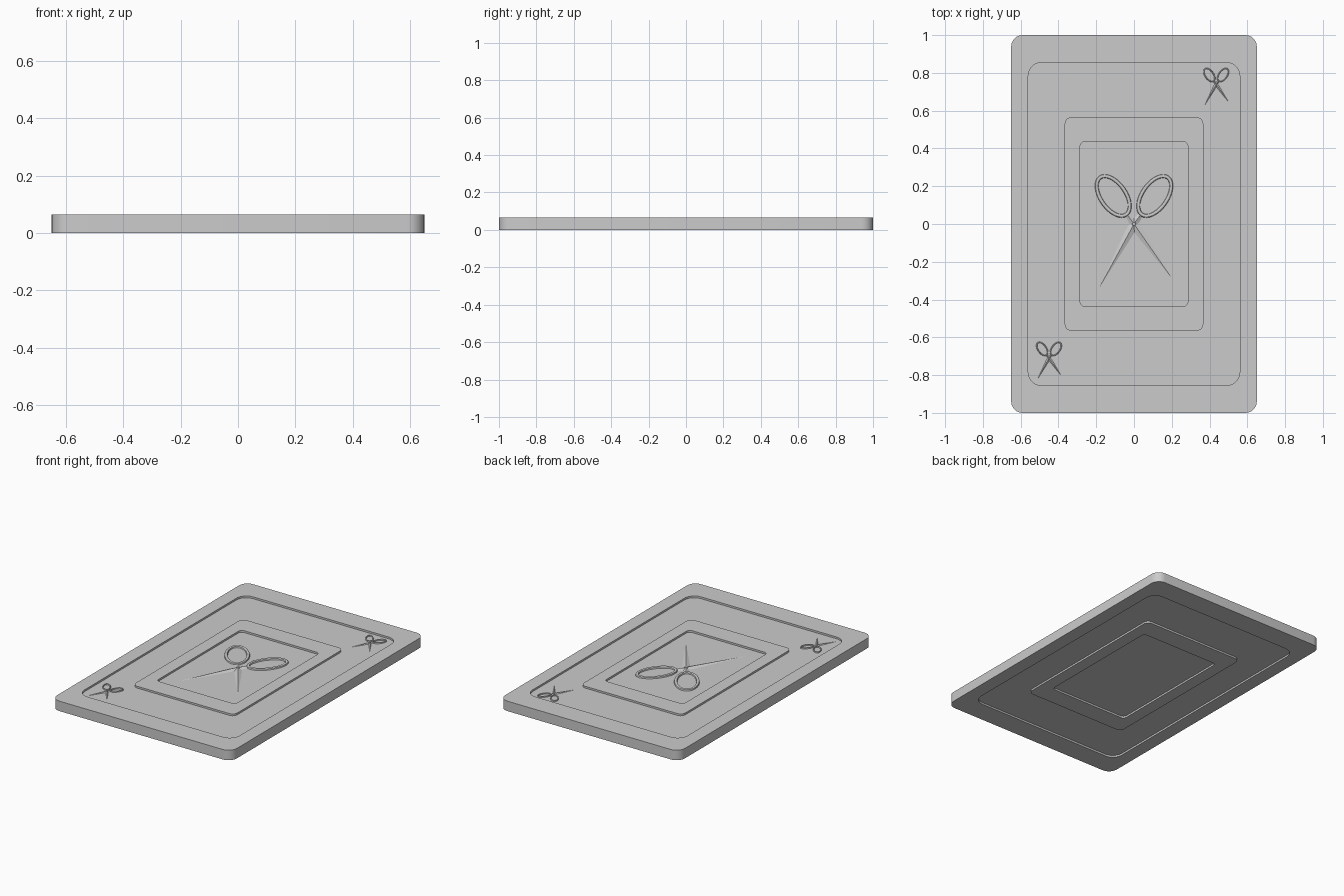
import bpy, bmesh
from math import sin, cos, pi, radians
from mathutils import Vector, Matrix

if "Cube" in bpy.data.objects:
    bpy.data.objects.remove(bpy.data.objects["Cube"])

TOP, FLOOR, BACK = 0.065, 0.053, 0.012


def rounded_rect(hx, hy, r, z, seg=6):
    pts = []
    for i, (sx, sy) in enumerate([(1, 1), (-1, 1), (-1, -1), (1, -1)]):
        for k in range(seg + 1):
            a = (i + k / seg) * pi / 2
            pts.append((sx * (hx - r) + r * cos(a), sy * (hy - r) + r * sin(a), z))
    return pts


def loft(bm, loops, cap=False):
    rings = [[bm.verts.new(p) for p in loop] for loop in loops]
    n = len(rings[0])
    for a, b in zip(rings, rings[1:]):
        for i in range(n):
            j = (i + 1) % n
            bm.faces.new((a[i], a[j], b[j], b[i]))
    if cap:
        bm.faces.new(rings[0])
        bm.faces.new(rings[-1])


def finish(bm, name):
    bmesh.ops.remove_doubles(bm, verts=bm.verts, dist=1e-6)
    bmesh.ops.recalc_face_normals(bm, faces=bm.faces)
    me = bpy.data.meshes.new(name)
    bm.to_mesh(me)
    bm.free()
    ob = bpy.data.objects.new(name, me)
    bpy.context.collection.objects.link(ob)
    bpy.context.view_layer.objects.active = ob
    ob.select_set(True)
    bpy.ops.object.shade_smooth_by_angle(angle=radians(30))
    ob.select_set(False)
    return ob


# Card: rim, recessed field and raised picture frame, the same on both faces
border = (0.56, 0.855, 0.07)
frame_out = (0.367, 0.565, 0.035)
frame_in = (0.285, 0.436, 0.025)


def relief(top, floor):
    return [rounded_rect(*frame_in, floor), rounded_rect(*frame_in, top),
            rounded_rect(*frame_out, top), rounded_rect(*frame_out, floor),
            rounded_rect(*border, floor), rounded_rect(*border, top),
            rounded_rect(0.65, 1.0, 0.06, top)]


bm = bmesh.new()
loft(bm, relief(TOP, FLOOR) + relief(0, BACK)[::-1], cap=True)
finish(bm, "card")


# Scissors relief: two finger loops, two crossing blades and a rivet
def finger_loop(bm, side, m):
    tilt = radians(55)
    loops = []
    for inset, z in [(0, 0), (0.002, 0.008), (0.007, 0.011), (0.013, 0.011),
                     (0.018, 0.008), (0.02, 0)]:
        loop = []
        for i in range(32):
            t = 2 * pi * i / 32
            u, v = (0.13 - inset) * cos(t), (0.076 - inset) * sin(t)
            x = 0.11 + u * cos(tilt) - v * sin(tilt)
            y = 0.148 + u * sin(tilt) + v * cos(tilt)
            loop.append(m @ Vector((side * x, y, z)))
        loops.append(loop)
    loft(bm, loops)


def blade(bm, tip, handle, m):
    tip, handle = Vector(tip), Vector(handle)
    d = tip.normalized()
    n = Vector((-d.y, d.x, 0))
    stations = [(handle, 0.012, 0.008), (d * -0.01, 0.02, 0.009),
                (d * 0.05, 0.023, 0.009), (tip, 0.001, 0.001)]
    loft(bm, [[m @ (p + n * w), m @ (p + Vector((0, 0, h))), m @ (p - n * w)]
              for p, w, h in stations], cap=True)


def scissors(name, x, y, s):
    # small corner marks keep a similar shallow height
    zs = 1.0 if s == 1 else 0.6
    m = Matrix.Translation((x, y, FLOOR)) @ Matrix.Diagonal((s, s, zs, 1))
    for part, side in [("left", -1), ("right", 1)]:
        bm = bmesh.new()
        finger_loop(bm, side, m)
        finish(bm, f"{name}_{part}_finger_loop")
    for part, tip, handle in [("left", (-0.18, -0.33, 0), (0.036, 0.05, 0)),
                              ("right", (0.195, -0.28, 0), (-0.036, 0.05, 0))]:
        bm = bmesh.new()
        blade(bm, tip, handle, m)
        finish(bm, f"{name}_{part}_blade")
    bm = bmesh.new()
    bmesh.ops.create_cone(bm, cap_ends=True, segments=16, radius1=0.011, radius2=0.009,
                          depth=0.011, matrix=m @ Matrix.Translation((0, 0, 0.0055)))
    finish(bm, f"{name}_rivet")


scissors("centre_scissors", 0, 0, 1)
scissors("upper_corner_scissors", 0.435, 0.74, 0.33)
scissors("lower_corner_scissors", -0.45, -0.71, 0.33)
